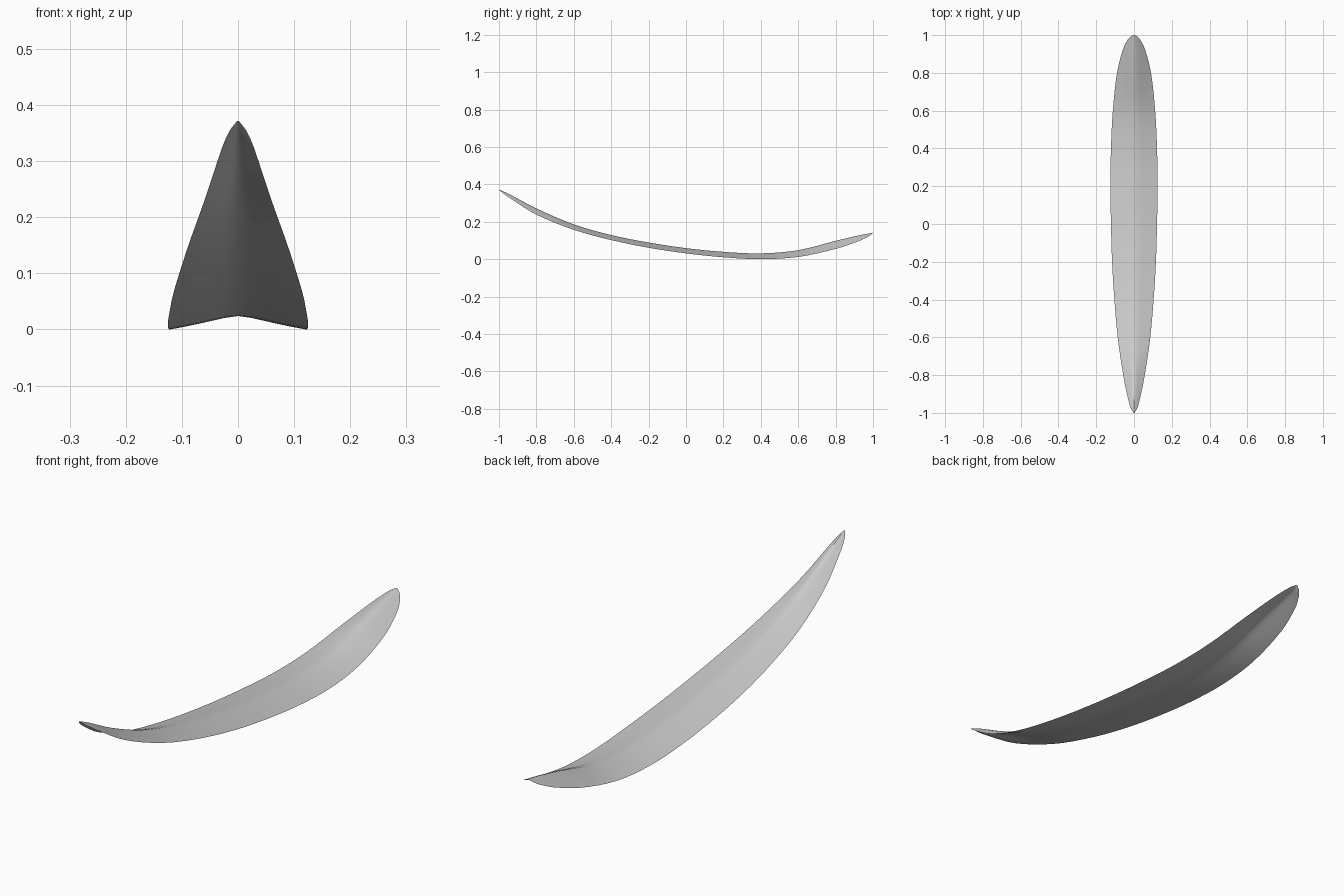
import bpy, bmesh, math

if "Cube" in bpy.data.objects:
    bpy.data.objects.remove(bpy.data.objects["Cube"])

# Stations along the blade: y, half width, edge height, ridge rise
ST = [(-1.0, 0.002, 0.374, 0.001), (-0.98, 0.015, 0.357, 0.010), (-0.94, 0.028, 0.328, 0.020),
      (-0.8, 0.057, 0.241, 0.033), (-0.6, 0.086, 0.160, 0.029), (-0.4, 0.104, 0.105, 0.027),
      (-0.2, 0.116, 0.064, 0.028), (0.0, 0.122, 0.034, 0.028), (0.2, 0.125, 0.013, 0.029),
      (0.4, 0.122, 0.003, 0.031), (0.6, 0.112, 0.015, 0.036), (0.8, 0.090, 0.058, 0.043),
      (0.92, 0.060, 0.098, 0.031), (0.97, 0.037, 0.121, 0.018), (0.99, 0.021, 0.134, 0.009),
      (1.0, 0.004, 0.144, 0.001)]
N = 16       # segments across
STEPS = 4    # subdivisions between stations
THICK = 0.007


def smooth_stations(pts):
    """Non-uniform cubic Hermite interpolation through the stations."""
    n = len(pts)

    def slope(i, k):
        a, b = pts[max(i - 1, 0)], pts[min(i + 1, n - 1)]
        return (b[k] - a[k]) / (b[0] - a[0])
    out = []
    for i in range(n - 1):
        p, q = pts[i], pts[i + 1]
        h = q[0] - p[0]
        for s in range(STEPS):
            t = s / STEPS
            row = [p[0] + h * t]
            for k in (1, 2, 3):
                row.append((2*t**3 - 3*t*t + 1) * p[k] + (t**3 - 2*t*t + t) * h * slope(i, k)
                           + (3*t*t - 2*t**3) * q[k] + (t**3 - t*t) * h * slope(i + 1, k))
            out.append(row)
    out.append(list(pts[-1]))
    return out


# Thin curved blade: closed lens sections with a soft central ridge
bm = bmesh.new()
rings = []
for y, w, z, rise in smooth_stations(ST):
    def point(j, under):
        u = -math.cos(math.pi * j / N)
        ridge = 1.12 - math.sqrt(u * u * 1.2321 + 0.0225)
        ridge = max(0.0, ridge / 0.97)
        th = min(THICK, rise * 0.5) * (1 - u * u) if under else 0
        return bm.verts.new((w * u, y, z + rise * ridge - th))
    top = [point(j, False) for j in range(N + 1)]
    low = [point(j, True) for j in range(N - 1, 0, -1)]
    rings.append(top + low)
for a, b in zip(rings, rings[1:]):
    m = len(a)
    for i in range(m):
        k = (i + 1) % m
        bm.faces.new((a[i], a[k], b[k], b[i]))
bm.faces.new(rings[0])
bm.faces.new(rings[-1][::-1])
bmesh.ops.recalc_face_normals(bm, faces=bm.faces)

mesh = bpy.data.meshes.new("curved_blade")
bm.to_mesh(mesh)
bm.free()
blade = bpy.data.objects.new("curved_blade", mesh)
bpy.context.collection.objects.link(blade)

# Rest the lowest point on the ground
low = min(v.co.z for v in mesh.vertices)
for v in mesh.vertices:
    v.co.z -= low
bpy.context.view_layer.objects.active = blade
blade.select_set(True)
bpy.ops.object.shade_smooth_by_angle(angle=math.radians(40))
